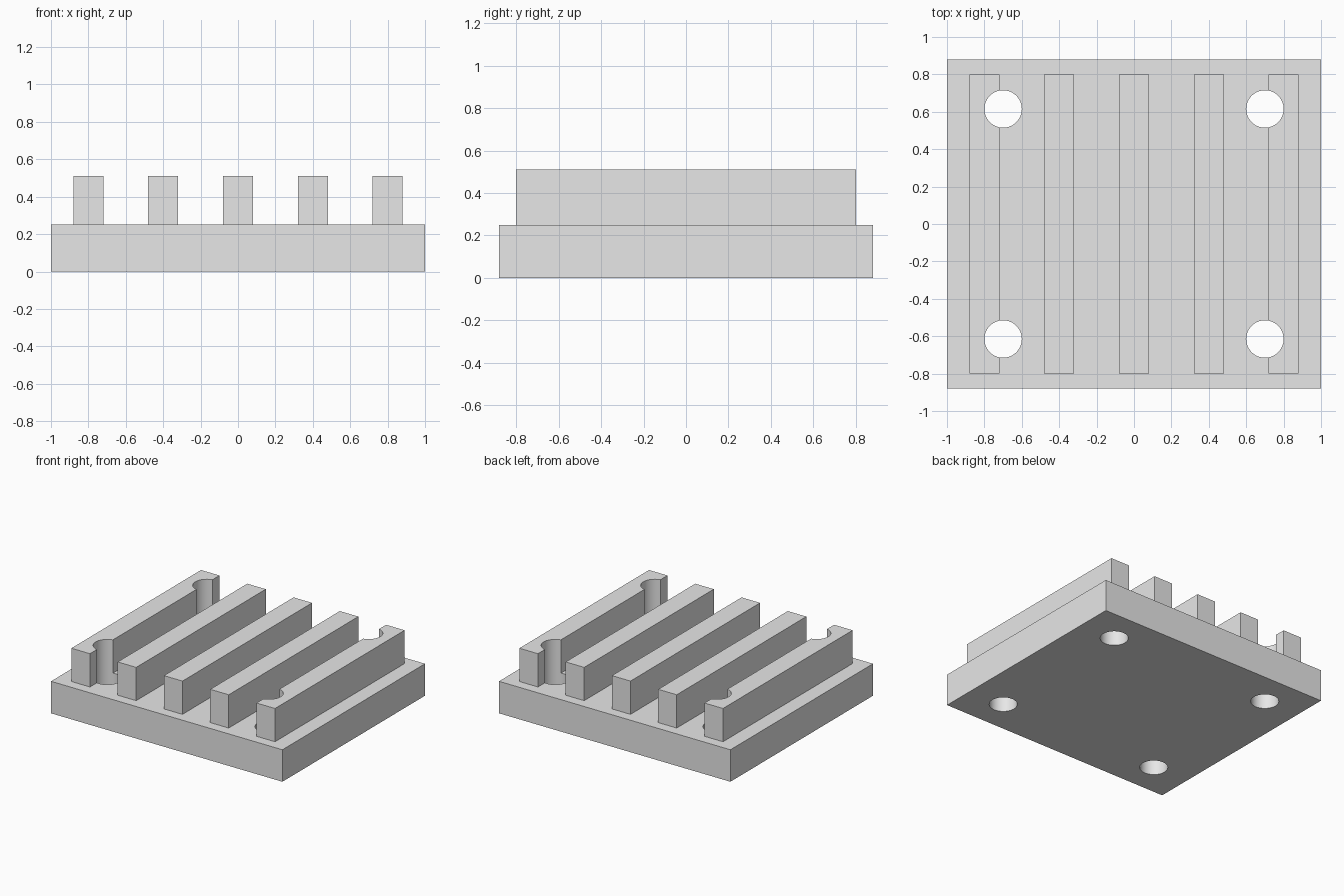
import bpy
import bmesh
from mathutils import Matrix, Vector

cube = bpy.data.objects.get("Cube")
if cube:
    bpy.data.objects.remove(cube, do_unlink=True)

# Single grey finish
GREY = (0.8, 0.8, 0.8, 1.0)
grey = bpy.data.materials.new("light grey")
grey.use_nodes = True
grey.diffuse_color = GREY
grey.node_tree.nodes["Principled BSDF"].inputs["Base Color"].default_value = GREY

BASE_TOP, FIN_TOP = 0.25, 0.51
HOLE_X, HOLE_Y, HOLE_R = 0.7, 0.615, 0.1


def finish(name, bm):
    mesh = bpy.data.meshes.new(name)
    bm.to_mesh(mesh)
    bm.free()
    mesh.materials.append(grey)
    obj = bpy.data.objects.new(name, mesh)
    bpy.context.collection.objects.link(obj)
    return obj


def box(name, low, high):
    low, high = Vector(low), Vector(high)
    bm = bmesh.new()
    place = Matrix.Translation((low + high) / 2) @ Matrix.Diagonal((*(high - low), 1))
    bmesh.ops.create_cube(bm, size=1, matrix=place)
    return finish(name, bm)


# Cutter for the four mounting holes
bm = bmesh.new()
for sx in (-1, 1):
    for sy in (-1, 1):
        bmesh.ops.create_cone(bm, cap_ends=True, segments=64, depth=2,
                              radius1=HOLE_R, radius2=HOLE_R,
                              matrix=Matrix.Translation((sx * HOLE_X, sy * HOLE_Y, 0)))
cutter = finish("hole_cutter", bm)

# Base plate and five fins
base = box("base_plate", (-1, -0.88, 0), (1, 0.88, BASE_TOP))
fins = []
for i in range(5):
    x = (i - 2) * 0.4
    fins.append(box(f"fin_{i + 1}", (x - 0.08, -0.8, BASE_TOP), (x + 0.08, 0.8, FIN_TOP)))

# Drill the holes through the plate and the outer fins
for obj in (base, fins[0], fins[-1]):
    drill = obj.modifiers.new("mounting_holes", 'BOOLEAN')
    drill.operation = 'DIFFERENCE'
    drill.solver = 'EXACT'
    drill.object = cutter
    bpy.ops.object.select_all(action='DESELECT')
    obj.select_set(True)
    bpy.context.view_layer.objects.active = obj
    bpy.ops.object.modifier_apply(modifier=drill.name)
    bpy.ops.object.shade_smooth_by_angle(angle=0.5)

bpy.data.objects.remove(cutter, do_unlink=True)
